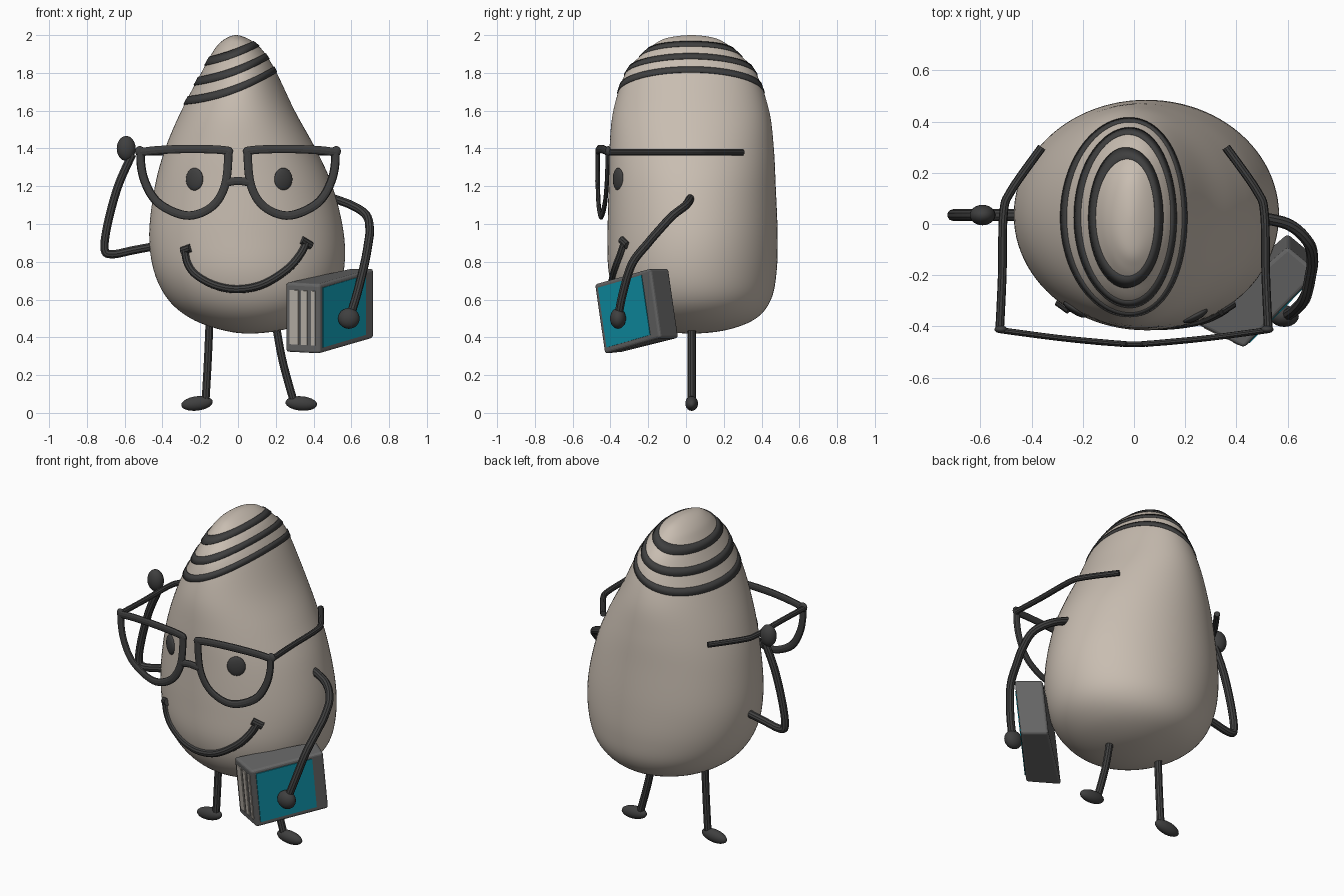
import bpy, bmesh, math
from mathutils import Vector

if "Cube" in bpy.data.objects:
    bpy.data.objects.remove(bpy.data.objects["Cube"], do_unlink=True)


def material(name, rgb):
    m = bpy.data.materials.new(name)
    m.use_nodes = True
    m.diffuse_color = (*rgb, 1)
    bsdf = m.node_tree.nodes["Principled BSDF"]
    bsdf.inputs["Base Color"].default_value = (*rgb, 1)
    bsdf.inputs["Roughness"].default_value = 0.7
    return m


CREAM = material("warm cream", (0.58, 0.51, 0.44))
DARK = material("charcoal", (0.05, 0.05, 0.05))
GREY = material("book grey", (0.13, 0.13, 0.13))
TEAL = material("teal", (0.005, 0.30, 0.41))
PAPER = material("paper", (0.50, 0.46, 0.41))


def add_mesh(name, verts, faces, mat, smooth=True):
    me = bpy.data.meshes.new(name)
    me.from_pydata([tuple(v) for v in verts], [], faces)
    bm = bmesh.new()
    bm.from_mesh(me)
    bmesh.ops.recalc_face_normals(bm, faces=bm.faces)
    bm.to_mesh(me)
    bm.free()
    me.materials.append(mat)
    me.polygons.foreach_set("use_smooth", [smooth] * len(me.polygons))
    ob = bpy.data.objects.new(name, me)
    bpy.context.collection.objects.link(ob)
    return ob


def catmull(p0, p1, p2, p3, t):
    return [0.5 * (2 * b + (c - a) * t + (2 * a - 5 * b + 4 * c - d) * t * t
                   + (3 * b - a - 3 * c + d) * t ** 3)
            for a, b, c, d in zip(p0, p1, p2, p3)]


def smooth_path(pts, closed=False, steps=8):
    n = len(pts)
    pick = (lambda i: pts[i % n]) if closed else (lambda i: pts[max(0, min(n - 1, i))])
    out = [catmull(pick(i - 1), pick(i), pick(i + 1), pick(i + 2), k / steps)
           for i in range(n if closed else n - 1) for k in range(steps)]
    return out if closed else out + [pts[-1]]


def tube(name, pts, r, closed=False, flat=1.0):
    """Round rod along a smooth path; flat squeezes its depth in y."""
    path = smooth_path(pts, closed)
    cu = bpy.data.curves.new(name, "CURVE")
    cu.dimensions = "3D"
    cu.bevel_depth, cu.bevel_resolution, cu.use_fill_caps = r, 3, True
    sp = cu.splines.new("POLY")
    sp.points.add(len(path) - 1)
    for p, (x, y, z) in zip(sp.points, path):
        p.co = (x, y / flat, z, 1)
    sp.use_cyclic_u = closed
    cu.materials.append(DARK)
    ob = bpy.data.objects.new(name, cu)
    ob.scale.y = flat
    bpy.context.collection.objects.link(ob)
    bpy.ops.object.select_all(action="DESELECT")
    ob.select_set(True)
    bpy.context.view_layer.objects.active = ob
    bpy.ops.object.convert(target="MESH")
    bpy.ops.object.shade_smooth_by_angle()


def ball(name, loc, scale, rot=(0, 0, 0)):
    bpy.ops.mesh.primitive_uv_sphere_add(segments=24, ring_count=14, location=loc, rotation=rot)
    ob = bpy.context.object
    ob.name, ob.scale = name, scale
    ob.data.materials.append(DARK)
    bpy.ops.object.shade_smooth()


# Body outline: height, left, right, front, back
ROWS = [(2.0, -.01, -.01, .03, .03), (1.985, -.06, .045, -.1, .15), (1.95, -.105, .1, -.17, .22),
        (1.9, -.14, .145, -.23, .28), (1.8, -.195, .205, -.32, .37), (1.6, -.3, .3, -.385, .44),
        (1.4, -.385, .41, -.405, .465), (1.2, -.44, .5, -.41, .475), (.95, -.47, .56, -.415, .485),
        (.75, -.445, .56, -.41, .48), (.6, -.37, .51, -.365, .45), (.5, -.25, .4, -.28, .37),
        (.44, -.09, .24, -.15, .22), (.42, .06, .06, .03, .03)]
LAST = len(ROWS) - 1


def ring(t):
    """Height, centre and radii of the body's cross-section."""
    flip = lambda r: (r[0], r[2], r[1], r[4], r[3])
    i = min(int(t), LAST - 1)
    before = ROWS[i - 1] if i else flip(ROWS[1])
    after = ROWS[i + 2] if i + 2 <= LAST else flip(ROWS[LAST - 1])
    z, l, r, f, b = catmull(before, ROWS[i], ROWS[i + 1], after, t - i)
    return z, (l + r) / 2, (f + b) / 2, (r - l) / 2, (b - f) / 2


def body_point(t, a):
    z, cx, cy, rx, ry = ring(t)
    return Vector((cx + rx * math.cos(a), cy + ry * math.sin(a), z))


def solve(func, target):
    """Find t where func, falling from the top, reaches target."""
    lo, hi = 0.0, float(LAST)
    for _ in range(40):
        mid = (lo + hi) / 2
        lo, hi = (mid, hi) if func(mid) > target else (lo, mid)
    return lo


def on_front(x, z):
    """Front surface depth and facing angle at x, z."""
    _, cx, cy, rx, ry = ring(solve(lambda t: ring(t)[0], z))
    s = math.sqrt(max(0.0, 1 - ((x - cx) / rx) ** 2))
    return cy - ry * s, math.atan2((x - cx) / rx ** 2, s / ry)


def loft(name, rows, mat, wrap=False):
    n, m = len(rows[0]), len(rows)
    faces = [(i * n + j, i * n + (j + 1) % n, (i + 1) % m * n + (j + 1) % n, (i + 1) % m * n + j)
             for i in range(m if wrap else m - 1) for j in range(n)]
    if not wrap:
        faces += [tuple(range(n)), tuple(range((m - 1) * n, m * n))]
    return add_mesh(name, [v for r in rows for v in r], faces, mat)


SEG = 96
ANGLES = [math.tau * k / SEG for k in range(SEG)]
STEP = 6
loft("body", [[body_point(k / STEP, a) for a in ANGLES]
              for k in [0.1] + list(range(1, LAST * STEP)) + [LAST * STEP - 0.1]], CREAM)


# Slanted bands around the top
def slant(p):
    return p.z - 0.39 * p.x - 0.53 * p.x ** 2


for n, level in enumerate((1.91, 1.815, 1.72)):
    rows = [[], [], [], []]
    for a in ANGLES:
        for edge, sunk, raised in ((level + .02, 0, 1), (level - .02, 3, 2)):
            t = solve(lambda s: slant(body_point(s, a)), edge)
            p = body_point(t, a)
            normal = (body_point(t + .01, a) - p).cross(body_point(t, a + .01) - p).normalized()
            rows[sunk].append(p - normal * .004)
            rows[raised].append(p + normal * .005)
    loft(f"head_band_{n + 1}", rows, DARK, wrap=True)

# Eyes and mouth follow the front surface
for side, x in (("right", -.23), ("left", .24)):
    y, turn = on_front(x, 1.237)
    ball(side + "_eye", (x, y, 1.237), (.053, .018, .06), (0, 0, turn))


def face_line(name, pts):
    tube(name, [(x, on_front(x, z)[0], z) for x, z in pts], .022)


face_line("mouth", [(-.28, .86), (-.265, .79), (-.22, .73), (-.12, .675), (0, .655),
                    (.13, .68), (.26, .76), (.33, .84), (.36, .9)])
face_line("right_mouth_corner", [(-.295, .857), (-.25, .873)])
face_line("left_mouth_corner", [(.335, .915), (.385, .885)])


# Glasses
def lens_y(x):
    return -.47 + .055 * abs(x / .52) ** 1.4


RIM = [(.07, 1.39), (.28, 1.397), (.48, 1.385), (.515, 1.36), (.495, 1.23), (.42, 1.11),
       (.27, 1.045), (.14, 1.09), (.07, 1.2), (.052, 1.36)]
for side, s in (("right", -1), ("left", 1)):
    tube(side + "_rim", [(s * x, lens_y(x), z) for x, z in RIM], .023, closed=True, flat=.5)
    tube(side + "_temple", [(s * x, y, 1.38) for x, y in
                            ((.525, -.415), (.515, -.2), (.51, .04), (.48, .13), (.36, .3))], .017)
    ball(side + "_hinge", (s * .52, -.412, 1.385), (.025, .015, .028))
tube("bridge", [(-.06, -.468, 1.22), (0, -.47, 1.228), (.06, -.468, 1.22)], .022, flat=.5)

# Arms and hands
tube("right_arm", [(x, .035, z) for x, z in
                   ((-.4, .89), (-.55, .862), (-.665, .84), (-.706, .866), (-.69, 1.0),
                    (-.635, 1.2), (-.56, 1.37))], .023)
ball("right_hand", (-.592, .035, 1.4), (.05, .04, .066))
tube("left_arm", [(.46, .03, 1.15), (.6, 0, 1.1), (.68, -.07, 1.045), (.697, -.14, .97),
                  (.69, -.2, .9), (.67, -.285, .79), (.63, -.335, .63), (.59, -.36, .5)], .023)
ball("left_hand", (.587, -.36, .5), (.057, .042, .055))

# Legs and feet
tube("right_leg", [(-.15, .03, .5), (-.16, .03, .27), (-.172, .03, .06)], .022)
tube("left_leg", [(.195, .03, .5), (.235, .03, .28), (.295, .03, .06)], .022)
for side, x, tilt in (("right", -.217, -.12), ("left", .335, .08)):
    ball(side + "_foot", (x, .03, .05), (.084, .034, .038), (0, tilt, 0))

# Book: u runs along the cover, v down it, t through the thickness
CORNER = Vector((.43, -.485, .68))
ALONG, DOWN = Vector((.29, .295, .085)), Vector((0, .053, -.368))
THICK_FRONT, THICK_BACK = Vector((-.18, .09, .01)), Vector((-.12, .1, 0))


def book_block(name, us, vs, ts, mat):
    verts = [CORNER + ALONG * u + DOWN * v + THICK_FRONT.lerp(THICK_BACK, u) * t
             for u in us for v in vs for t in ts]
    faces = [(0, 1, 3, 2), (4, 6, 7, 5), (0, 4, 5, 1), (2, 3, 7, 6), (0, 2, 6, 4), (1, 5, 7, 3)]
    return add_mesh(name, verts, faces, mat, smooth=False)


book = book_block("book", (0, 1), (0, 1), (0, 1), GREY)
bevel = book.modifiers.new("soft edges", "BEVEL")
bevel.width, bevel.segments = .014, 3
book_block("book_cover_panel", (.06, .84), (.06, .92), (-.025, .01), TEAL)
for n, ts in enumerate(((.11, .22), (.34, .52), (.6, .85))):
    book_block(f"page_edge_{n + 1}", (-.012, .005), (.1, .88), ts, PAPER)
